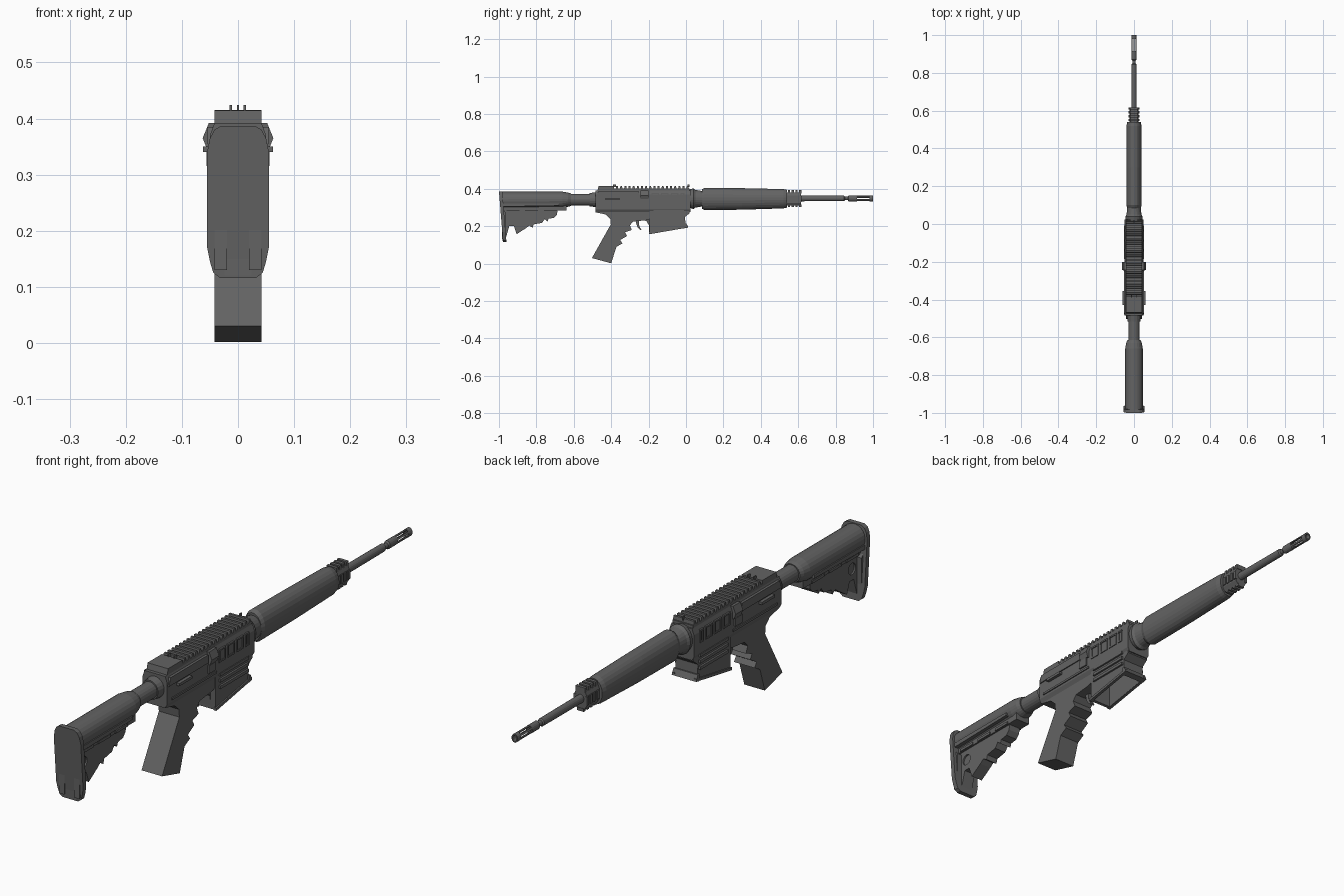
import bpy, bmesh, math

mat = bpy.data.materials.new("dark grey")
mat.diffuse_color = (0.125, 0.125, 0.125, 1)


def finish(name, bm):
    bmesh.ops.recalc_face_normals(bm, faces=bm.faces)
    me = bpy.data.meshes.new(name)
    bm.to_mesh(me)
    bm.free()
    me.materials.append(mat)
    ob = bpy.data.objects.new(name, me)
    bpy.context.collection.objects.link(ob)
    return ob


def loft(name, rings):
    """Skin a list of equal-length point rings and cap both ends."""
    bm = bmesh.new()
    vs = [[bm.verts.new(p) for p in r] for r in rings]
    n = len(vs[0])
    for a, b in zip(vs, vs[1:]):
        for i in range(n):
            bm.faces.new((a[i], a[(i + 1) % n], b[(i + 1) % n], b[i]))
    bm.faces.new(vs[0])
    bm.faces.new(vs[-1])
    return finish(name, bm)


def side_prism(name, yz, x0, x1):
    return loft(name, [[(x, y, z) for y, z in yz] for x in (x0, x1)])


def long_prism(name, xz, y0, y1):
    return loft(name, [[(x, y, z) for x, z in xz] for y in (y0, y1)])


def box(name, x0, x1, y0, y1, z0, z1):
    return side_prism(name, [(y0, z0), (y1, z0), (y1, z1), (y0, z1)], x0, x1)


def tube(name, stations, n=24):
    """Stations are (y, x radius, z radius, z centre)."""
    return loft(name, [[(rx * math.cos(t), y, zc + rz * math.sin(t))
                        for t in [2 * math.pi * (i + .5) / n for i in range(n)]]
                       for y, rx, rz, zc in stations])


def mirror_xz(half):
    return half + [(-x, z) for x, z in reversed(half)]


def cut(ob, cutter):
    cutter.hide_render = True
    m = ob.modifiers.new("cut", 'BOOLEAN')
    m.object, m.operation, m.solver = cutter, 'DIFFERENCE', 'EXACT'
    bpy.context.view_layer.objects.active = ob
    bpy.ops.object.modifier_apply(modifier=m.name)
    bpy.data.objects.remove(cutter)


# Butt pad: rounded plate leaning slightly forward at the bottom
pad = mirror_xz([(.032, .116), (.044, .125), (.05, .145), (.055, .17), (.055, .34),
                 (.05, .365), (.042, .38), (.03, .387)])
lean = lambda z: .022 * (1 - (z - .115) / .272)
loft("butt_pad", [[(x, y + lean(z), z) for x, z in pad] for y in (-1.0, -.982)])

# Stock: tube housing, side rails, web with stepped lower edge
tube("stock_housing", [(-.985, .047, .047, .338), (-.66, .047, .045, .34),
                       (-.63, .042, .038, .342), (-.615, .035, .034, .342)])
box("stock_spine", -.03, .03, -.98, -.64, .283, .32)
web = [(-.985, .3), (-.685, .3), (-.69, .262), (-.705, .245), (-.735, .24), (-.74, .225),
       (-.755, .238), (-.77, .218), (-.815, .21), (-.82, .192), (-.838, .203),
       (-.855, .19), (-.905, .158), (-.92, .2), (-.945, .2), (-.965, .13), (-.98, .12)]
stock_web = side_prism("stock_web", web, -.024, .024)
bpy.ops.mesh.primitive_cylinder_add(vertices=20, radius=.021, depth=.2,
                                    location=(0, -.935, .242), rotation=(0, math.pi / 2, 0))
cut(stock_web, bpy.context.object)
box("stock_hole_core", -.018, .018, -.96, -.91, .215, .27)
for s in (-1, 1):
    side_prism("stock_side_ridge", [(-.975, .305), (-.68, .31), (-.68, .322), (-.975, .322)], s * .03, s * .048)
    for i in range(3):
        box("stock_slot_rib", s * .028, s * .034, -.96 + i * .1, -.89 + i * .1, .284, .294)
    side_prism("stock_foot", [(-.985, .13), (-.965, .14), (-.965, .275), (-.985, .3)], s * .02, s * .042)

# Buffer tube with collar
tube("buffer_tube", [(-.63, .03, .031, .342), (-.48, .03, .031, .342)], 20)
tube("buffer_collar", [(-.515, .034, .036, .342), (-.485, .038, .04, .342)], 20)

# Upper receiver
upper = mirror_xz([(.042, .275), (.05, .29), (.05, .37), (.042, .392)])
long_prism("upper_receiver", upper, -.485, .025)
side_prism("rear_rail_block", [(-.475, .38), (.02, .38), (.02, .402), (-.385, .402),
                               (-.385, .414), (-.468, .414)], -.042, .042)
for i in range(18):
    y = -.375 + i * .0222
    side_prism("rail_tooth", [(y, .4), (y + .013, .4), (y + .011, .415), (y + .002, .415)], -.042, .042)
for x in (-.013, .012):
    box("rear_sight_pin", x - .002, x + .002, -.39, -.375, .41, .424)
box("front_sight_pin", -.002, .002, .008, .02, .41, .424)

# Side details, both sides
for s in (-1, 1):
    for i, w in enumerate((.04, .04, .04, .02)):
        y0 = -.185 + i * .052
        for za, zb in ((.33, .336), (.372, .378)):
            box("window_frame", s * .045, s * .053, y0, y0 + w, za, zb)
        for ya in (y0, y0 + w - .006):
            box("window_side", s * .045, s * .053, ya, ya + .006, .33, .378)
    loft("bolt_knob", [[(s * .04, y, .345), (s * .055, y, .345), (s * .063, y, .365),
                        (s * .052, y, .392), (s * .042, y, .392)] for y in (-.243, -.2)])
    box("side_lever", s * .045, s * .062, -.43, -.355, .34, .35)
    side_prism("side_ledge", [(-.48, .355), (-.25, .355), (-.25, .385), (-.47, .385)], s * .04, s * .054)
    box("receiver_rail", s * .04, s * .054, -.46, -.2, .298, .306)
    box("bolt_release", s * .045, s * .056, -.25, -.21, .315, .345)

# Lower receiver and pistol grip in one outline
grip = [(-.485, .3), (-.485, .275), (-.43, .263), (-.405, .24), (-.402, .21), (-.503, .03),
        (-.4, .002), (-.372, .09), (-.34, .108), (-.352, .126), (-.315, .148), (-.326, .168),
        (-.29, .18), (-.3, .205), (-.283, .225), (-.215, .232), (-.19, .24), (-.19, .3)]
side_prism("lower_receiver_and_grip", grip, -.042, .042)

# Trigger, curved forward
side_prism("trigger", [(-.27, .235), (-.25, .235), (-.252, .21), (-.247, .195), (-.238, .183),
                       (-.243, .179), (-.258, .192), (-.265, .21)], -.009, .009)
side_prism("trigger_guard_stub", [(-.23, .24), (-.185, .24), (-.185, .17), (-.197, .17),
                                  (-.198, .205), (-.21, .225)], -.025, .025)

# Magazine well: open at the bottom, flared lip and side panels
well = side_prism("magazine_well", [(-.195, .3), (.02, .3), (.02, .27), (-.005, .25),
                                    (-.002, .192), (-.195, .158)], -.045, .045)
cut(well, side_prism("well_cutter", [(-.185, .27), (-.013, .27), (-.013, .1), (-.185, .1)], -.038, .038))
for s in (-1, 1):
    side_prism("well_lip", [(-.198, .157), (.01, .193), (.01, .203), (-.198, .167)], s * .039, s * .05)
    for z in (.23, .254, .277):
        box("well_side_bar", s * .04, s * .052, -.175, -.01, z, z + .011)
side_prism("well_front_lip", [(-.008, .189), (.012, .193), (.002, .215), (-.008, .215)], -.05, .05)

# Handguard ring and handguard
tube("handguard_ring", [(.02, .044, .05, .348), (.04, .046, .056, .347), (.05, .04, .048, .347),
                        (.085, .036, .042, .347), (.095, .036, .042, .347)])
tube("handguard", [(.085, .036, .052, .346), (.1, .041, .06, .346), (.3, .041, .058, .346),
                   (.52, .04, .052, .347), (.54, .036, .048, .347)])

# Gas block with short rail
long_prism("gas_block", mirror_xz([(.014, .31), (.024, .325), (.024, .365), (.018, .38)]), .54, .615)
for i in range(4):
    y = .545 + i * .02
    box("gas_block_tooth", -.02, .02, y, y + .012, .375, .393)
    for s in (-1, 1):
        box("gas_block_rib", s * .018, s * .028, y, y + .012, .33, .362)
    box("gas_block_under_rib", -.014, .014, y, y + .012, .304, .315)

# Barrel and neck
tube("barrel", [(.53, .014, .016, .349), (.845, .013, .015, .349), (.85, .009, .01, .349),
                (.865, .009, .01, .349), (.87, .013, .016, .349), (.915, .013, .016, .349)], 16)

# Slotted muzzle: six bars joined by an end ring
ring = tube("muzzle_ring", [(.98, .013, .016, .349), (1.0, .013, .016, .349)], 16)
cut(ring, tube("bore_cutter", [(.95, .008, .011, .349), (1.05, .008, .011, .349)], 16))
for k in range(6):
    a = math.radians(60 * k + 30)
    p = [(r * math.cos(a + d) * .85, .349 + r * math.sin(a + d))
         for r, d in ((.011, -.25), (.0155, -.25), (.0155, .25), (.011, .25))]
    long_prism("muzzle_bar", p, .912, .984)
